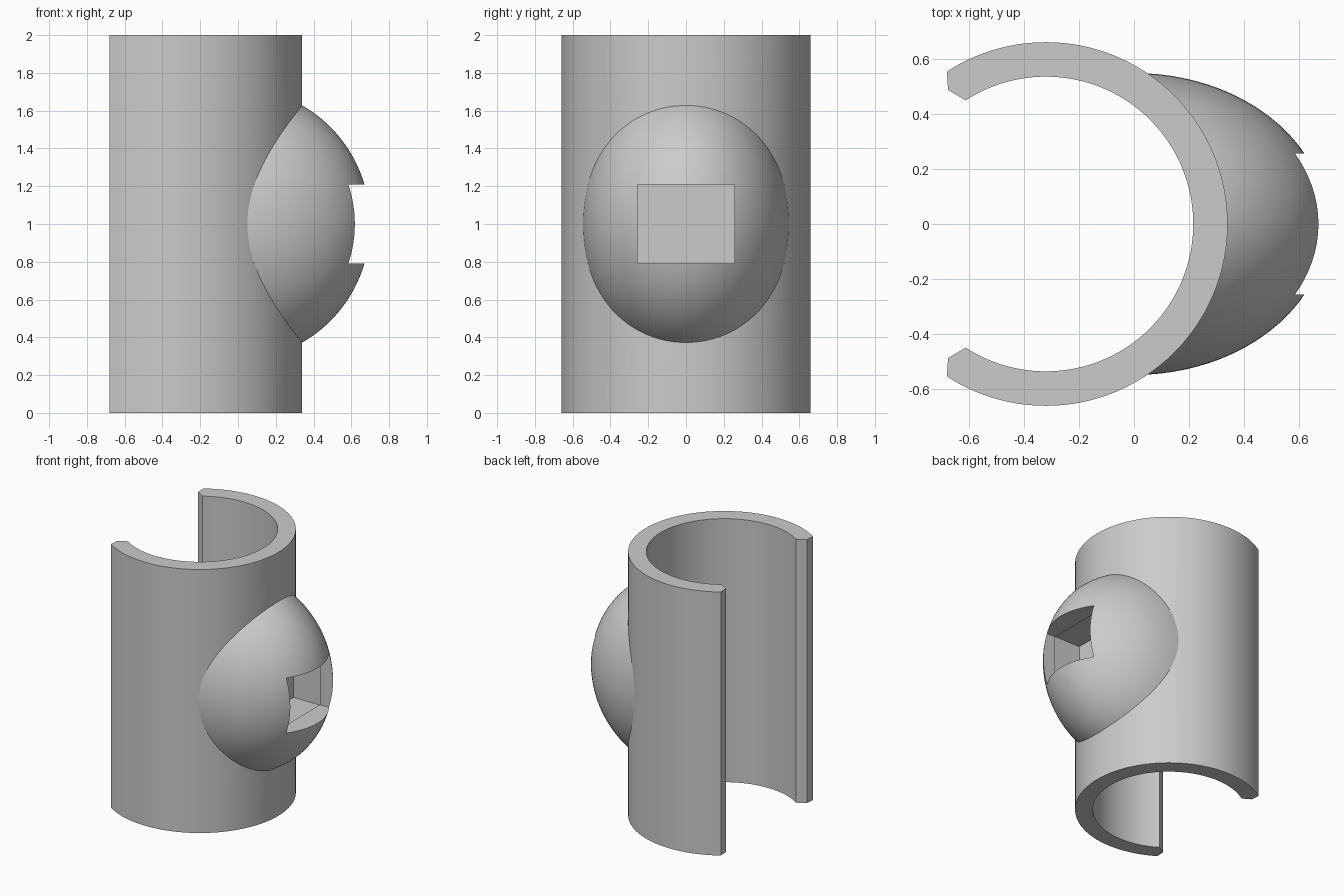
import bpy, bmesh, math

cube = bpy.data.objects.get("Cube")
if cube:
    bpy.data.objects.remove(cube, do_unlink=True)

# Single grey finish
grey = bpy.data.materials.new("plain_grey")
grey.use_nodes = True
colour = (0.6, 0.6, 0.6, 1)
grey.diffuse_color = colour
grey.node_tree.nodes["Principled BSDF"].inputs["Base Color"].default_value = colour

AXIS_X = -0.32
OUTER, INNER = 0.66, 0.535
STEPS = 96


def add_object(name, bm):
    bmesh.ops.recalc_face_normals(bm, faces=bm.faces)
    mesh = bpy.data.meshes.new(name)
    bm.to_mesh(mesh)
    bm.free()
    mesh.materials.append(grey)
    obj = bpy.data.objects.new(name, mesh)
    bpy.context.collection.objects.link(obj)
    return obj


def extrude_outline(name, points, bottom, top):
    bm = bmesh.new()
    face = bm.faces.new([bm.verts.new((x, y, bottom)) for x, y in points])
    result = bmesh.ops.extrude_face_region(bm, geom=[face])
    verts = [v for v in result["geom"] if isinstance(v, bmesh.types.BMVert)]
    bmesh.ops.translate(bm, verts=verts, vec=(0, 0, top - bottom))
    return add_object(name, bm)


def arc(radius, start, end, steps):
    angles = [start + (end - start) * i / steps for i in range(steps + 1)]
    return [(AXIS_X + radius * math.cos(a), radius * math.sin(a)) for a in angles]


def box(name, x0, x1, half_y, half_z):
    outline = [(x0, -half_y), (x1, -half_y), (x1, half_y), (x0, half_y)]
    return extrude_outline(name, outline, 1 - half_z, 1 + half_z)


def combine(target, tool, operation):
    mod = target.modifiers.new(operation.lower(), "BOOLEAN")
    mod.object, mod.operation, mod.solver = tool, operation, "EXACT"
    bpy.context.view_layer.objects.active = target
    bpy.ops.object.modifier_apply(modifier=mod.name)
    bpy.data.objects.remove(tool, do_unlink=True)


# Open tube with chamfered lips along the slot
lip = math.radians(123)
outline = arc(OUTER, -lip, lip, STEPS)
outline += [(-0.675, 0.487)]
outline += arc(INNER, lip, -lip, STEPS)
outline += [(-0.675, -0.487)]
holder = extrude_outline("slotted_tube_with_bulge", outline, 0, 2)

# Ellipsoid bulge, trimmed away inside the tube wall
bm = bmesh.new()
bmesh.ops.create_uvsphere(bm, u_segments=96, v_segments=64, radius=1)
bmesh.ops.scale(bm, verts=bm.verts, vec=(0.70, 0.548, 0.718))
bmesh.ops.translate(bm, verts=bm.verts, vec=(0, 0, 1))
bulge = add_object("bulge", bm)
bore = extrude_outline("bore", arc(0.6, 0, math.tau, STEPS)[:-1], -0.5, 2.5)
combine(bulge, bore, "DIFFERENCE")
combine(holder, bulge, "UNION")

# Rectangular window with a slightly wider recess behind it
combine(holder, box("window", 0.45, 0.9, 0.256, 0.209), "DIFFERENCE")
combine(holder, box("recess", 0.28, 0.51, 0.266, 0.219), "DIFFERENCE")

# Smooth curved walls, crisp rims
bpy.ops.object.select_all(action="DESELECT")
holder.select_set(True)
bpy.context.view_layer.objects.active = holder
bpy.ops.object.shade_smooth_by_angle(angle=math.radians(25))
